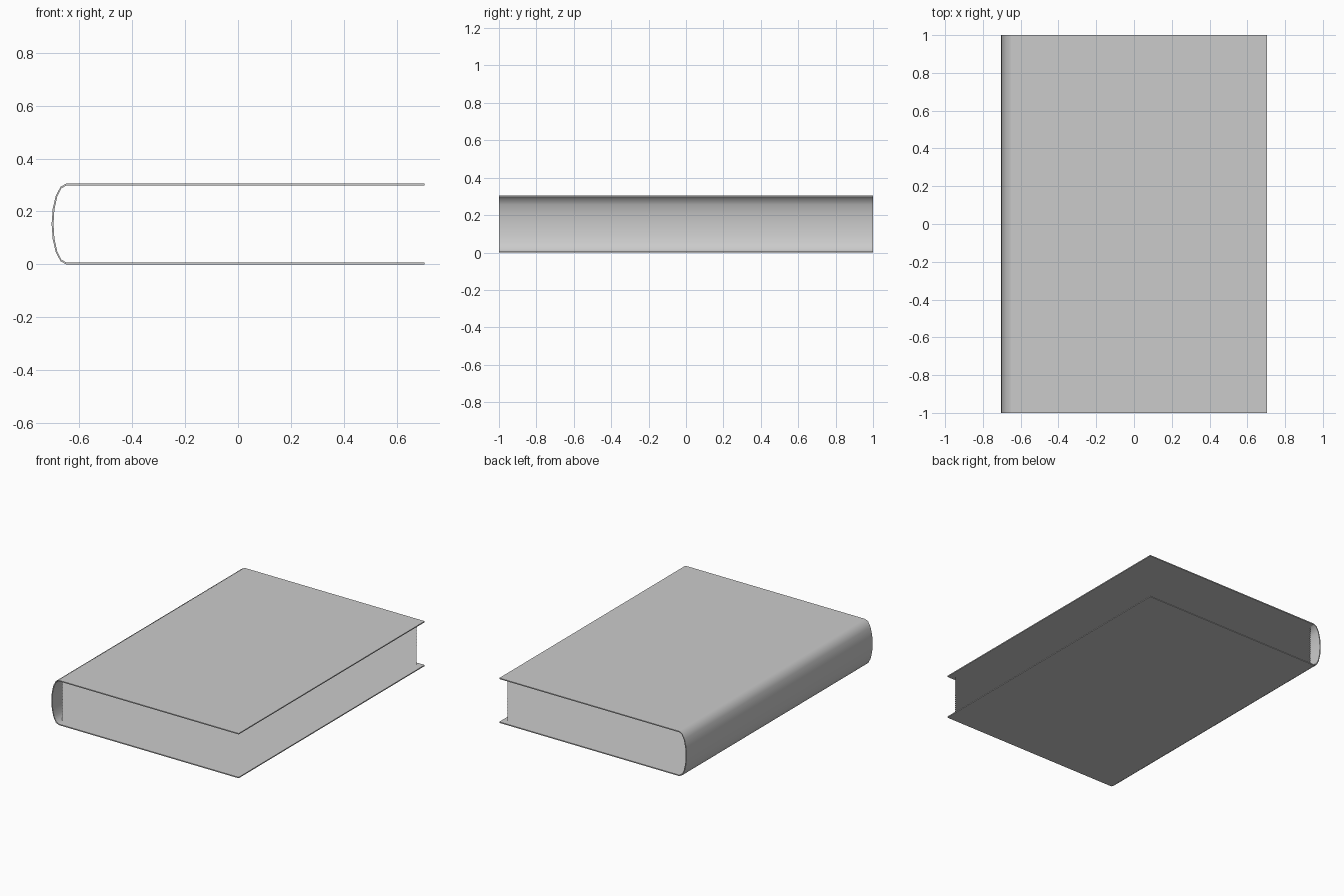
import bpy, bmesh, math

if "Cube" in bpy.data.objects:
    bpy.data.objects.remove(bpy.data.objects["Cube"])

W, H, T = 0.705, 0.305, 0.007      # half width, thickness of book, board thickness
HINGE, BULGE, SEGS = -0.65, 0.055, 8
PAGES, INSET = 100, 0.035


def finish(name, bm):
    mesh = bpy.data.meshes.new(name)
    bm.to_mesh(mesh)
    bm.free()
    obj = bpy.data.objects.new(name, mesh)
    bpy.context.collection.objects.link(obj)
    return obj


def c_profile(offset):
    """Open C outline: top board, half-ellipse spine, bottom board."""
    pts = [(W, H - offset)]
    for i in range(SEGS + 1):
        a = math.pi / 2 + math.pi * i / SEGS
        pts.append((HINGE + (BULGE - offset) * math.cos(a),
                    H / 2 + (H / 2 - offset) * math.sin(a)))
    return pts + [(W, offset)]


# Cover: strip between outer and inner C outlines, extruded along y
bm = bmesh.new()
outer, inner = ([bm.verts.new((x, -1, z)) for x, z in c_profile(o)] for o in (0, T))
strip = [bm.faces.new((outer[i], outer[i + 1], inner[i + 1], inner[i]))
         for i in range(len(outer) - 1)]
ext = bmesh.ops.extrude_face_region(bm, geom=strip, use_keep_orig=True)
bmesh.ops.translate(bm, vec=(0, 2, 0),
                    verts=[g for g in ext["geom"] if isinstance(g, bmesh.types.BMVert)])
bmesh.ops.recalc_face_normals(bm, faces=bm.faces)
cover = finish("cover", bm)
bpy.context.view_layer.objects.active = cover
cover.select_set(True)
bpy.ops.object.shade_smooth_by_angle(angle=math.radians(40))

# Boards stay flat, only the spine is smooth
for p in cover.data.polygons:
    p.use_smooth = p.center.x < HINGE and abs(p.normal.y) < 0.5

# Pages: a dense stack of paper-thin sheets
bm = bmesh.new()
x0, x1, y = HINGE, W - INSET, 1 - INSET
for i in range(PAGES):
    z = T + (H - 2 * T) * (i + 0.5) / PAGES
    bm.faces.new([bm.verts.new(c) for c in
                  ((x0, -y, z), (x1, -y, z), (x1, y, z), (x0, y, z))])
finish("pages", bm)
